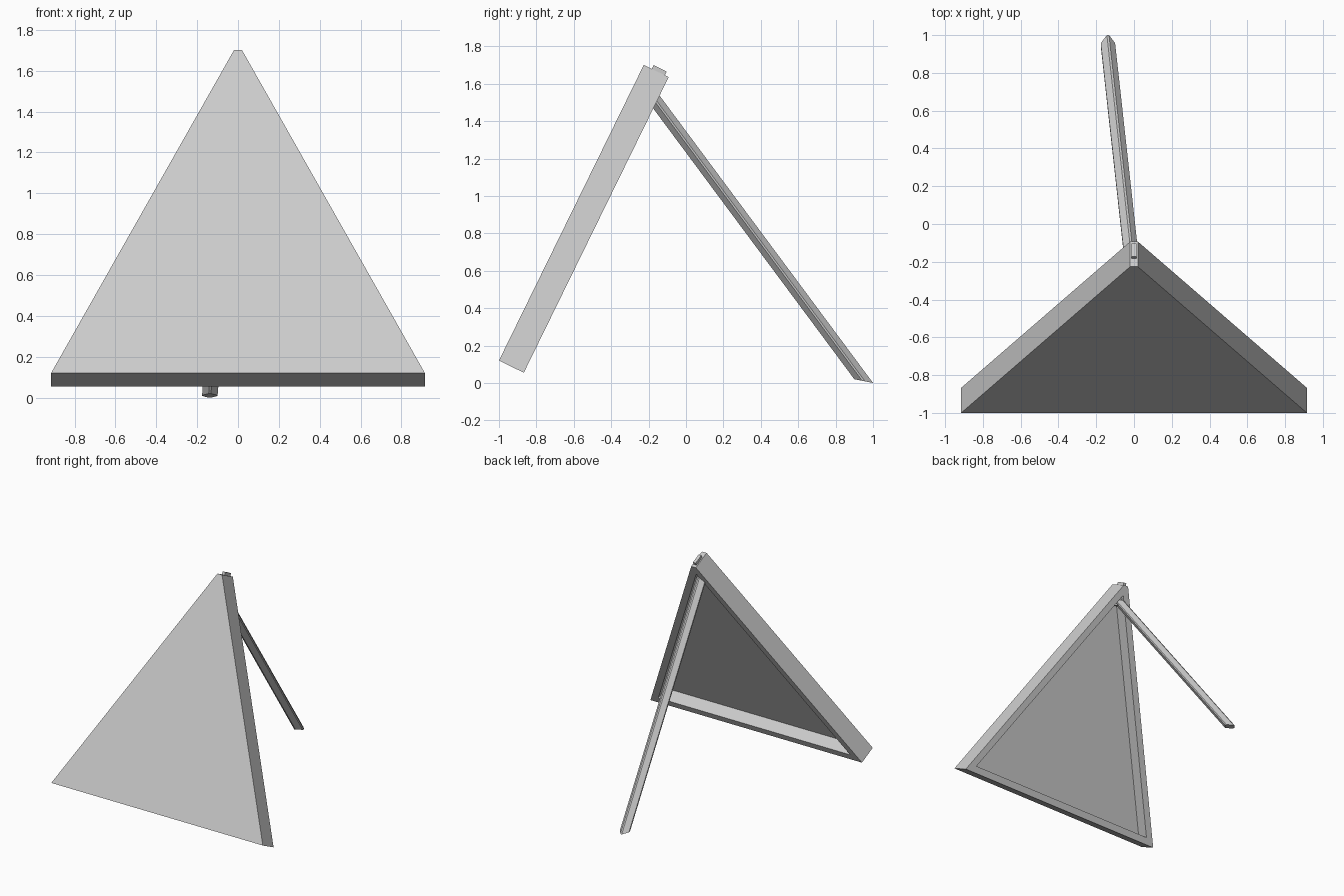
import bpy, bmesh

if "Cube" in bpy.data.objects:
    bpy.data.objects.remove(bpy.data.objects["Cube"])


def loft(name, rings):
    """Skin consecutive rings of points and cap both ends."""
    bm = bmesh.new()
    loops = [[bm.verts.new(p) for p in ring] for ring in rings]
    for a, b in zip(loops, loops[1:]):
        n = len(a)
        for i in range(n):
            bm.faces.new((a[i], a[(i + 1) % n], b[(i + 1) % n], b[i]))
    bm.faces.new(loops[0])
    bm.faces.new(loops[-1])
    bmesh.ops.recalc_face_normals(bm, faces=bm.faces)
    mesh = bpy.data.meshes.new(name)
    bm.to_mesh(mesh)
    bm.free()
    obj = bpy.data.objects.new(name, mesh)
    bpy.context.collection.objects.link(obj)
    return obj


def on_panel(x, s, d):
    """Leaning panel coordinates: s up the slope, d behind the front face."""
    return (x, -1 + 0.44 * s + 0.898 * d, 0.12 + 0.898 * s - 0.44 * d)


def outline(half_low, low, half_top, top, d):
    return [on_panel(x, s, d) for x, s in
            ((-half_low, low), (half_low, low), (half_top, top), (-half_top, top))]


# Triangular panel: solid front, rim and recess at the back
THICK, RIM, DEPTH, TOP = 0.148, 0.052, 0.1, 1.76
slope = (0.915 - 0.02) / TOP
inner_low = 0.915 - slope * RIM - RIM * (1 + slope ** 2) ** 0.5
inner_top = RIM + (inner_low - 0.003) / slope
loft("triangular_panel", [
    outline(0.915, 0, 0.02, TOP, 0),
    outline(0.915, 0, 0.02, TOP, THICK),
    outline(inner_low, RIM, 0.003, inner_top, THICK),
    outline(inner_low, RIM, 0.003, inner_top, THICK - DEPTH),
])

# Small hinge block poking out of the apex
loft("hinge_block", [outline(0.012, 1.6, 0.012, 1.782, d) for d in (0.048, 0.126)])

# Rear prop leg: diamond section with chamfered corners, cut flat at the foot
section = [(1, -.15), (1, .15), (.15, 1), (-.15, 1),
           (-1, .15), (-1, -.15), (-.15, -1), (.15, -1)]


def leg_ring(cx, cy, cz):
    return [(cx + 0.038 * u, cy + 0.05 * v, cz - 0.01 * v) for u, v in section]


loft("prop_leg", [leg_ring(-0.138, 0.95, 0.01), leg_ring(-0.012, -0.19, 1.545)])
